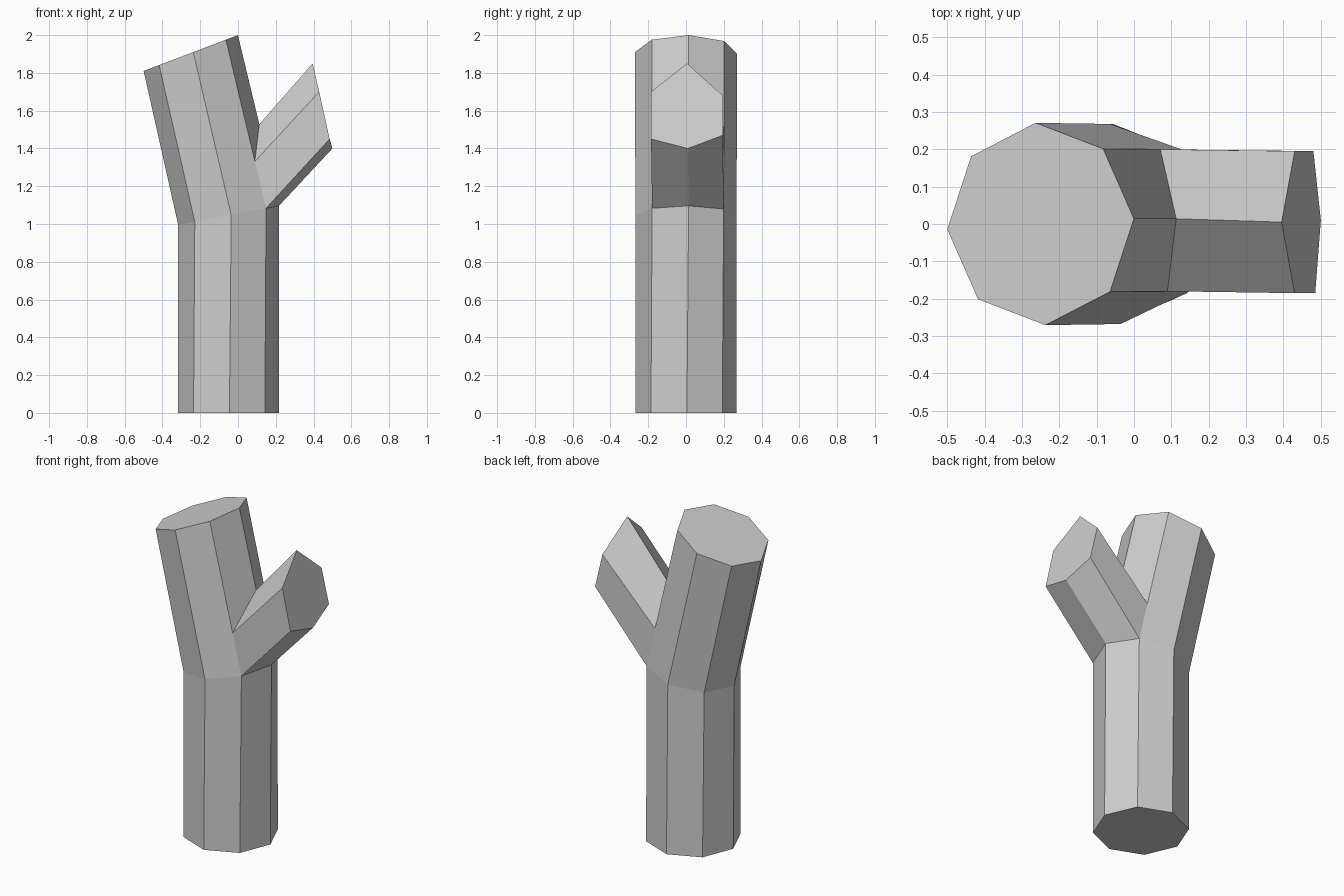
import bpy
import bmesh
import math

cube = bpy.data.objects.get("Cube")
if cube:
    bpy.data.objects.remove(cube, do_unlink=True)

SIDES = 8
bm = bmesh.new()


def ring(cx, rx, ry, twist, height, slope):
    """Eight-sided loop on a plane that tilts along x."""
    verts = []
    for i in range(SIDES):
        a = math.tau * i / SIDES + math.radians(twist)
        x = cx + rx * math.cos(a)
        verts.append(bm.verts.new((x, ry * math.sin(a), height + slope * x)))
    return verts


def loft(a, b):
    n = len(a)
    for i in range(n):
        j = (i + 1) % n
        bm.faces.new((a[i], a[j], b[j], b[i]))


# Upright lower trunk and leaning upper trunk loops
base = ring(-0.05, 0.267, 0.267, 1, 0, 0)
bend = ring(-0.05, 0.267, 0.268, 3, 1.055, 0.19)
top = ring(-0.25, 0.25, 0.271, 3, 2.0, 0.38)
loft(base, bend)
bm.faces.new(base)
bm.faces.new(top)

# Crotch points lie on the three upper trunk edges nearest the branch
crotch = {i: bm.verts.new(bend[i].co.lerp(top[i].co, t))
          for i, t in ((-1, 0.278), (0, 0.478), (1, 0.275))}

# Upper trunk, with the opening for the branch left free
for i in range(-1, SIDES - 1):
    j = i + 1
    if i in (-1, 0):
        face = (crotch[i], crotch[j], top[j], top[i])
    elif i == 1:
        face = (bend[1], bend[2], top[2], top[1], crotch[1])
    elif j == SIDES - 1:
        face = (bend[i], bend[j], crotch[-1], top[j], top[i])
    else:
        face = (bend[i], bend[j], top[j], top[i])
    bm.faces.new(face)

# Six-sided branch from the opening to its slanted cut end
opening = [bend[0], bend[1], crotch[1], crotch[0], crotch[-1], bend[-1]]
tip = [bm.verts.new(p) for p in (
    (0.50, 0.01, 1.40), (0.48, 0.195, 1.47), (0.43, 0.195, 1.68),
    (0.395, 0.005, 1.85), (0.43, -0.185, 1.70), (0.485, -0.185, 1.45))]
loft(opening, tip)
bm.faces.new(tip)

bmesh.ops.recalc_face_normals(bm, faces=bm.faces[:])
mesh = bpy.data.meshes.new("forked_trunk")
bm.to_mesh(mesh)
bm.free()
trunk = bpy.data.objects.new("forked_trunk", mesh)
bpy.context.collection.objects.link(trunk)

# Plain grey material
grey = bpy.data.materials.new("light_grey")
grey.use_nodes = True
colour = (0.62, 0.62, 0.62, 1)
grey.diffuse_color = colour
for node in grey.node_tree.nodes:
    if node.type == "BSDF_PRINCIPLED":
        node.inputs["Base Color"].default_value = colour
mesh.materials.append(grey)
